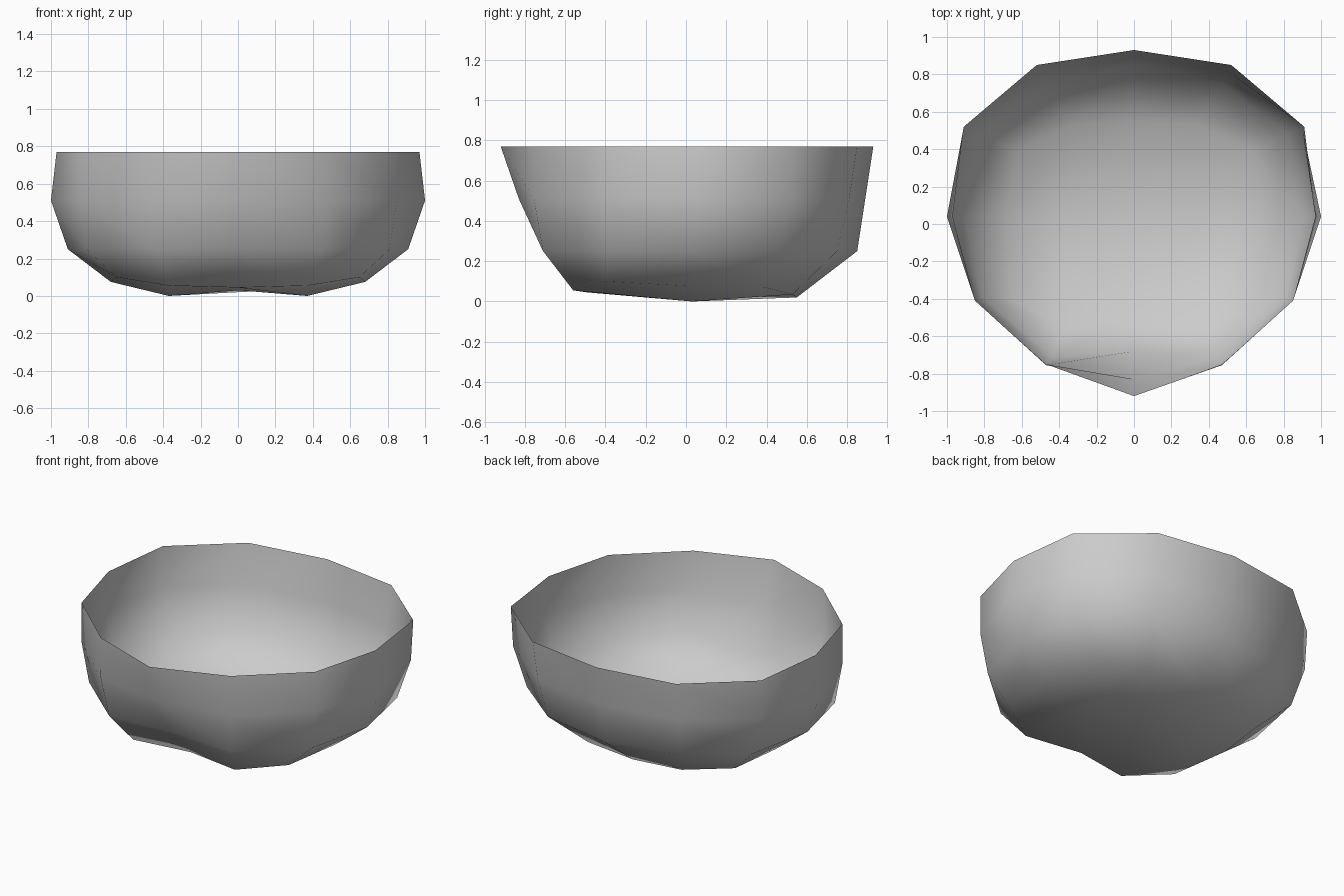
import bpy
import bmesh

default_cube = bpy.data.objects.get("Cube")
if default_cube:
    bpy.data.objects.remove(default_cube, do_unlink=True)


def flat_colour(name, value):
    material = bpy.data.materials.new(name)
    material.use_nodes = True
    colour = (value, value, value, 1)
    material.diffuse_color = colour
    material.node_tree.nodes["Principled BSDF"].inputs["Base Color"].default_value = colour
    return material


def full_ring(bm, half):
    """Make a closed ring from the +x half, given from front to back."""
    mirrored = [(-x, y, z) for x, y, z in reversed(half[1:-1])]
    return [bm.verts.new(point) for point in half + mirrored]


def level(outline, z):
    return [(x, y, z) for x, y in outline]


# Half outlines of the wall, from rim to foot
rim = level([(0, -.92), (.47, -.75), (.85, -.41), (.97, .04),
             (.91, .52), (.52, .85), (0, .93)], .77)
belly = level([(0, -.83), (.47, -.755), (.85, -.41), (1, .04),
               (.9, .51), (.51, .81), (0, .89)], .51)
lower_wall = level([(0, -.68), (.44, -.71), (.81, -.39), (.91, .04),
                    (.82, .48), (.48, .75), (0, .85)], .25)
foot = [(0, -.49, .045), (.37, -.56, .055), (.65, -.4, .1), (.68, .04, .075),
        (.63, .39, .07), (.34, .53, .035), (0, .55, .02)]

bm = bmesh.new()
rings = [full_ring(bm, half) for half in (rim, belly, lower_wall, foot)]

# Wall: quads between neighbouring rings
for upper, lower in zip(rings, rings[1:]):
    count = len(upper)
    for i in range(count):
        j = (i + 1) % count
        bm.faces.new((upper[i], lower[i], lower[j], upper[j]))

# Base: a grid four faces wide and two deep, with a raised middle
base_ring = rings[-1]
front_row = [base_ring[i] for i in (-2, -1, 0, 1, 2)]
back_row = [base_ring[i] for i in (8, 7, 6, 5, 4)]
inner = [bm.verts.new(p) for p in ((-.37, .03, 0), (0, .04, .03), (.37, .03, 0))]
middle_row = [base_ring[9]] + inner + [base_ring[3]]
for near, far in ((front_row, middle_row), (middle_row, back_row)):
    for i in range(len(near) - 1):
        bm.faces.new((near[i], far[i], far[i + 1], near[i + 1]))

bmesh.ops.recalc_face_normals(bm, faces=bm.faces)
for face in bm.faces:
    face.smooth = True

mesh = bpy.data.meshes.new("bowl_shell")
bm.to_mesh(mesh)
bm.free()
mesh.materials.append(flat_colour("plain grey", .6))
bowl = bpy.data.objects.new("bowl_shell", mesh)
bpy.context.collection.objects.link(bowl)
